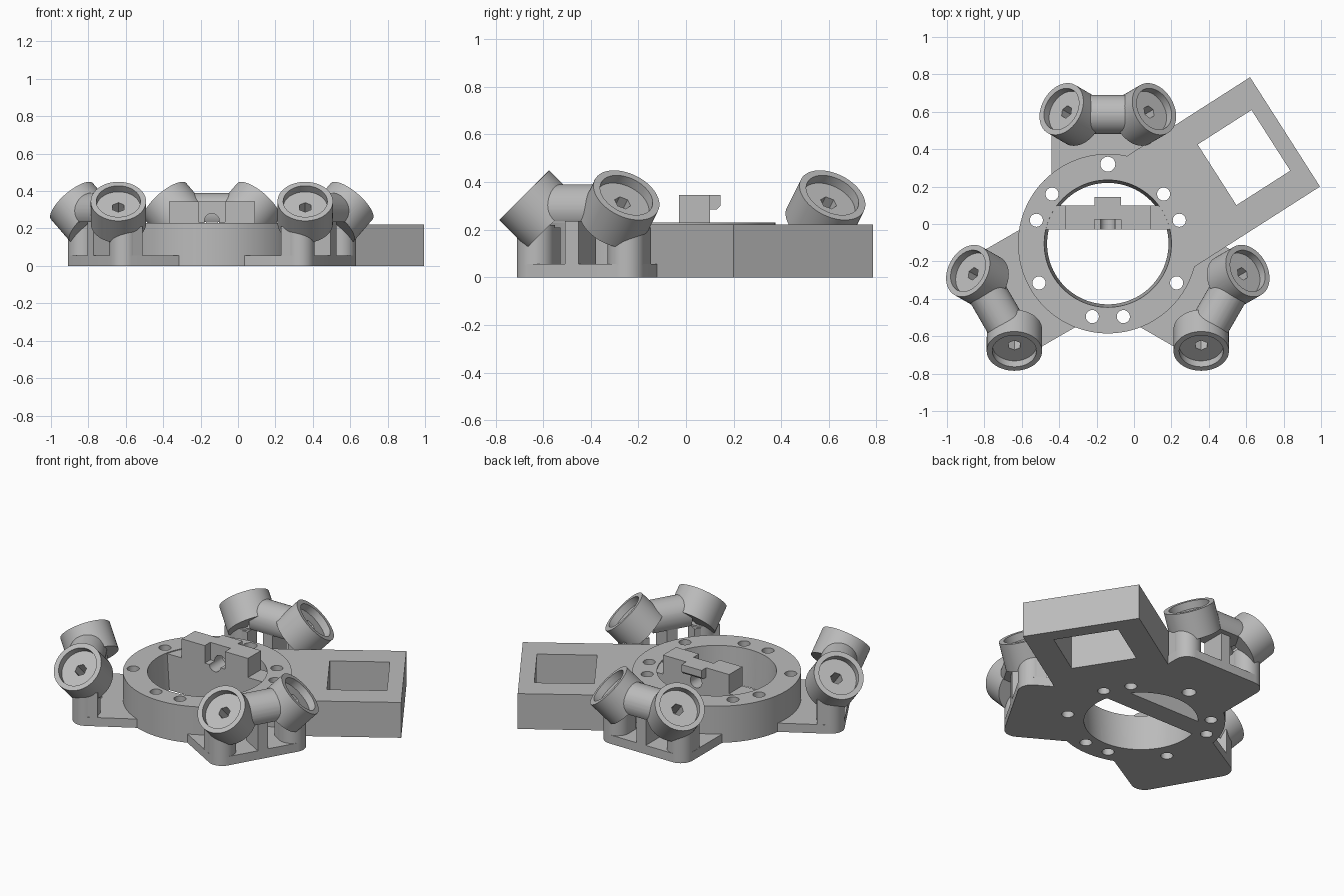
import bpy, bmesh
from math import sin, cos, pi, radians
from mathutils import Vector, Matrix

if "Cube" in bpy.data.objects:
    bpy.data.objects.remove(bpy.data.objects["Cube"])

grey = bpy.data.materials.new("plain grey")
grey.use_nodes = True
grey.diffuse_color = (0.5, 0.5, 0.5, 1)
grey.node_tree.nodes["Principled BSDF"].inputs["Base Color"].default_value = (0.5, 0.5, 0.5, 1)

HUB = Vector((-0.14, -0.105, 0))
Z = Vector((0, 0, 1))


def make(name, bm, matrix=Matrix()):
    bmesh.ops.recalc_face_normals(bm, faces=bm.faces)
    mesh = bpy.data.meshes.new(name)
    bm.to_mesh(mesh)
    bm.free()
    mesh.transform(matrix)
    mesh.materials.append(grey)
    obj = bpy.data.objects.new(name, mesh)
    bpy.context.collection.objects.link(obj)
    return obj


def prism(name, points, z0, z1, matrix=Matrix()):
    bm = bmesh.new()
    face = bm.faces.new([bm.verts.new((x, y, z0)) for x, y in points])
    out = bmesh.ops.extrude_face_region(bm, geom=[face])
    top = [v for v in out["geom"] if isinstance(v, bmesh.types.BMVert)]
    bmesh.ops.translate(bm, verts=top, vec=(0, 0, z1 - z0))
    return make(name, bm, matrix)


def box(name, x0, x1, y0, y1, z0, z1, matrix=Matrix()):
    return prism(name, [(x0, y0), (x1, y0), (x1, y1), (x0, y1)], z0, z1, matrix)


def rod(name, start, end, r0, r1=None, sides=64):
    start, end = Vector(start), Vector(end)
    axis = end - start
    bm = bmesh.new()
    bmesh.ops.create_cone(bm, cap_ends=True, segments=sides, radius1=r0,
                          radius2=r0 if r1 is None else r1, depth=axis.length)
    turn = axis.to_track_quat("Z", "Y").to_matrix().to_4x4()
    return make(name, bm, Matrix.Translation((start + end) / 2) @ turn)


def combine(obj, others, operation="DIFFERENCE"):
    for other in others:
        mod = obj.modifiers.new("cut", "BOOLEAN")
        mod.operation, mod.solver, mod.object = operation, "EXACT", other
    graph = bpy.context.evaluated_depsgraph_get()
    mesh = bpy.data.meshes.new_from_object(obj.evaluated_get(graph))
    obj.modifiers.clear()
    obj.data = mesh
    for other in others:
        bpy.data.objects.remove(other)


def place(obj, matrix):
    obj.data.transform(matrix)


# Hub ring with tapered bore and bolt holes
to_hub = Matrix.Translation(HUB)
ring = rod("hub_ring", (0, 0, 0), (0, 0, 0.23), 0.48, sides=128)
bolts = [(0, 0.425, 0.04)]
for s in (-1, 1):
    bolts += [(s * x, y, 0.035) for x, y in
              ((0.298, 0.265), (0.382, 0.125), (0.368, -0.21), (0.083, -0.39))]
combine(ring, [rod("bore", (0, 0, -0.01), (0, 0, 0.24), 0.324, 0.341, 96)] +
        [rod("bolt", (x, y, -0.1), (x, y, 0.4), r, sides=32) for x, y, r in bolts])
place(ring, to_hub)

# Crossbar with raised block, rear prong, front notch and pin hole
bar = box("crossbar", -0.4, 0.4, 0.075, 0.205, 0, 0.225)
combine(bar, [rod("limit", (0, 0, -0.1), (0, 0, 0.4), 0.345, sides=96)], "INTERSECT")
block = box("crossbar_block", -0.23, 0.23, 0.075, 0.205, 0.2, 0.345)
combine(bar, [block], "UNION")
combine(bar, [box("notch", -0.07, 0.07, 0.05, 0.13, 0.235, 0.4),
              rod("pin", (0, 0, 0.24), (0, 0.4, 0.24), 0.04, sides=32)])
place(bar, to_hub)
side_on = Matrix(((0, 0, 1, 0), (1, 0, 0, 0), (0, 1, 0, 0), (0, 0, 0, 1)))
prism("crossbar_prong", [(0.2, 0.285), (0.235, 0.285), (0.25, 0.3), (0.25, 0.345), (0.2, 0.345)],
      -0.07, 0.07, to_hub @ side_on)

# Angled rectangular frame
frame_at = Matrix.Translation((0.8075, 0.4925, 0)) @ Matrix.Rotation(radians(32.6), 4, "Z")
frame = box("side_frame", -0.95, 0, -0.347, 0.347, 0, 0.222, frame_at)
combine(frame, [box("window", -0.43, -0.088, -0.19, 0.195, -0.1, 0.4, frame_at),
                rod("clear", HUB - Z, HUB + Z, 0.475, sides=128)])

# Three arms, each with a base, legs and a pair of tilted wheel sockets
for i, side in enumerate(("rear", "right", "left")):
    at = to_hub @ Matrix.Rotation(i * 2 * pi / 3, 4, "Z")

    outline = [(-0.3, 0.3), (0.3, 0.3)]
    for cx, first in ((0.22, 0), (-0.22, pi / 2)):
        outline += [(cx + 0.08 * cos(first + k * pi / 16), 0.67 + 0.08 * sin(first + k * pi / 16))
                    for k in range(9)]
    base = prism(side + "_arm_base", outline, 0, 0.055)
    combine(base, [rod("clear", -Z, Z, 0.475, sides=128)])
    rib = box(side + "_center_leg", -0.032, 0.032, 0.6, 0.75, 0.05, 0.25)
    parts = [base, rib]

    cradle = rod(side + "_socket_pair", (-0.12, 0.69, 0.285), (0.12, 0.69, 0.285), 0.105)
    combine(cradle, [box("trim", -0.3, 0.3, 0.4, 0.9, 0, 0.235)])
    bodies, cuts = [], []
    for s in (-1, 1):
        axis = Vector((s * 0.61, 0.355, 0.71)).normalized()
        face = Vector((s * 0.248, 0.72, 0.345))
        bodies.append(rod("body", face - axis * 0.165, face, 0.148))
        cuts.append(rod("recess", face - axis * 0.045, face + axis * 0.1, 0.118))
        cuts.append(rod("hex", face - axis * 0.3, face, 0.036, sides=6))
        parts.append(rod(side + "_corner_leg", (s * 0.22, 0.67, 0.05), (s * 0.22, 0.67, 0.22), 0.08, sides=48))
        x0, x1 = sorted((s * 0.141, s * 0.299))
        parts.append(box(side + "_leg_web", x0, x1, 0.6, 0.67, 0.05, 0.21))
    combine(cradle, bodies, "UNION")
    combine(cradle, cuts)
    for part in parts + [cradle]:
        place(part, at)

# Smooth round walls while keeping hard edges
bpy.ops.object.select_all(action="DESELECT")
for obj in bpy.context.collection.objects:
    if obj.type == "MESH" and grey.name in obj.data.materials:
        obj.select_set(True)
        bpy.context.view_layer.objects.active = obj
bpy.ops.object.shade_smooth_by_angle(angle=radians(30))
